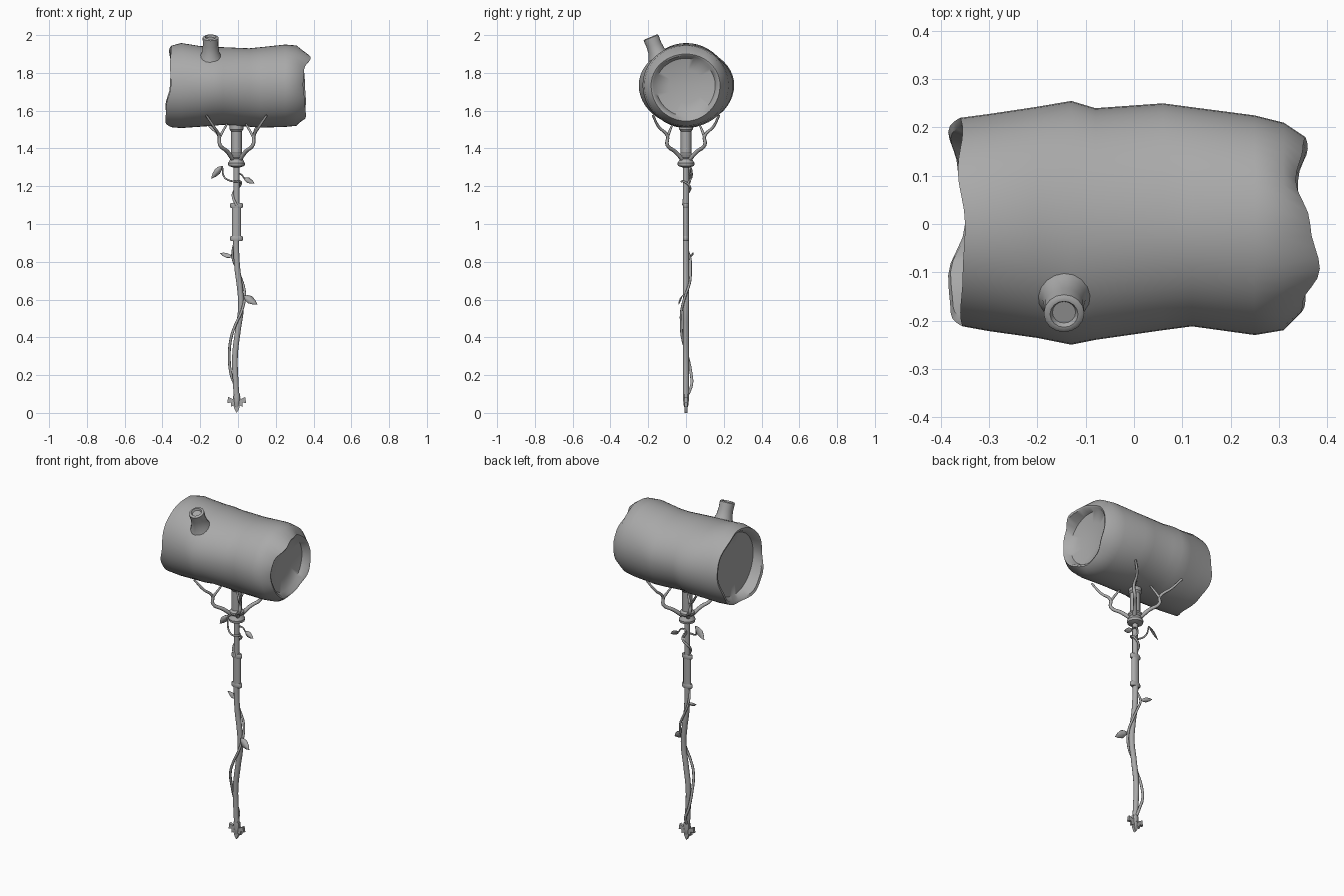
import bpy, bmesh, math
from mathutils import Vector

if "Cube" in bpy.data.objects:
    bpy.data.objects.remove(bpy.data.objects["Cube"])

grey = bpy.data.materials.new("plain grey")
grey.diffuse_color = (0.4, 0.4, 0.4, 1)
grey.use_nodes = True
grey.node_tree.nodes["Principled BSDF"].inputs["Base Color"].default_value = grey.diffuse_color


def finish(ob, angle=40):
    ob.data.materials.clear()
    ob.data.materials.append(grey)
    bpy.ops.object.select_all(action='DESELECT')
    ob.select_set(True)
    bpy.context.view_layer.objects.active = ob
    bpy.ops.object.shade_smooth_by_angle(angle=math.radians(angle))
    return ob


def from_bmesh(name, bm, angle=40):
    bmesh.ops.recalc_face_normals(bm, faces=bm.faces)
    me = bpy.data.meshes.new(name)
    bm.to_mesh(me)
    bm.free()
    ob = bpy.data.objects.new(name, me)
    bpy.context.collection.objects.link(ob)
    return finish(ob, angle)


def loft(name, rings, angle=40):
    """Skin a list of point rings; a one-point ring closes an end."""
    bm = bmesh.new()
    vs = [[bm.verts.new(p) for p in r] for r in rings]
    for a, b in zip(vs, vs[1:]):
        n = max(len(a), len(b))
        for i in range(n):
            j = (i + 1) % n
            if len(a) == 1:
                bm.faces.new((a[0], b[i], b[j]))
            elif len(b) == 1:
                bm.faces.new((a[i], a[j], b[0]))
            else:
                bm.faces.new((a[i], a[j], b[j], b[i]))
    return from_bmesh(name, bm, angle)


def tube(name, pts, radius, taper=1.0, res=4, bevel=2):
    """Round branch along a smooth path."""
    cu = bpy.data.curves.new(name, 'CURVE')
    cu.dimensions = '3D'
    cu.bevel_depth = radius
    cu.bevel_resolution = bevel
    cu.resolution_u = res
    cu.use_fill_caps = True
    sp = cu.splines.new('BEZIER')
    sp.bezier_points.add(len(pts) - 1)
    for i, p in enumerate(pts):
        b = sp.bezier_points[i]
        b.co = p
        b.handle_left_type = b.handle_right_type = 'AUTO'
        b.radius = 1 + (taper - 1) * i / (len(pts) - 1)
    ob = bpy.data.objects.new(name, cu)
    bpy.context.collection.objects.link(ob)
    bpy.ops.object.select_all(action='DESELECT')
    ob.select_set(True)
    bpy.context.view_layer.objects.active = ob
    bpy.ops.object.convert(target='MESH')
    return finish(bpy.context.object, 50)


def turned(name, profile, cx=0, sy=1.0, n=20):
    """Vertical turned part from (radius, z) pairs, closed at both ends."""
    rings = [[(cx, 0, profile[0][1])]]
    for r, z in profile:
        rings.append([(cx + r * math.cos(2 * math.pi * i / n),
                       sy * r * math.sin(2 * math.pi * i / n), z) for i in range(n)])
    rings.append([(cx, 0, profile[-1][1])])
    return loft(name, rings, 35)


def leaf(name, base, tip, width, side):
    """Pointed leaf with a folded midrib."""
    base, tip, side = Vector(base), Vector(tip), Vector(side).normalized()
    d = tip - base
    fold = d.cross(side).normalized() * 0.006
    bm = bmesh.new()
    rows = []
    for t, w in ((0, .06), (.2, .7), (.45, 1), (.75, .65), (1, .02)):
        c = base + d * t
        s = side * width * w / 2
        rows.append([bm.verts.new(c - s), bm.verts.new(c + fold * w), bm.verts.new(c + s)])
    for a, b in zip(rows, rows[1:]):
        for k in (0, 1):
            bm.faces.new((a[k], a[k + 1], b[k + 1], b[k]))
    ob = from_bmesh(name, bm, 60)
    ob.modifiers.new("thickness", 'SOLIDIFY').thickness = 0.003


# Log head: uneven sections along x, ragged rims, hollowed ends
N, ZC = 48, 1.735
stations = [(-.36, .212, .22, 1.512, 1.945), (-.30, .222, .228, 1.508, 1.958),
            (-.20, .236, .243, 1.515, 1.942), (-.13, .25, .255, 1.52, 1.936),
            (-.08, .24, .24, 1.525, 1.936), (.06, .22, .25, 1.515, 1.93),
            (.12, .212, .242, 1.51, 1.936), (.25, .23, .225, 1.514, 1.95),
            (.31, .22, .21, 1.52, 1.945), (.36, .185, .18, 1.545, 1.90)]
rim_left = [-.36, -.355, -.365, -.35, -.355, -.36, -.355, -.38, -.385, -.35, -.365, -.385]
rim_right = [.355, .35, .335, .365, .385, .35, .345, .355, .36, .335, .34, .36]


def rim(table, i):
    f = i / N * 12
    k, t = int(f), f - int(f)
    t = (1 - math.cos(math.pi * t)) / 2
    return table[k] * (1 - t) + table[(k + 1) % 12] * t


def section(st, xs, scale=1.0):
    _, yn, yp, zb, zt = st
    ring = []
    for i in range(N):
        a = 2 * math.pi * i / N
        c, s = math.cos(a), math.sin(a)
        ring.append((xs(i), c * (yp if c > 0 else yn) * scale,
                     ZC + s * (zt - ZC if s > 0 else ZC - zb) * scale))
    return ring


left, right = stations[0], stations[-1]
rings = [[(-.315, 0, ZC)], section(left, lambda i: -.315, .5), section(left, lambda i: -.32, .84),
         section(left, lambda i: rim(rim_left, i) + .005, .93)]
rings.append(section(left, lambda i: rim(rim_left, i)))
rings += [section(s, lambda i, x=s[0]: x) for s in stations[1:-1]]
rings.append(section(right, lambda i: rim(rim_right, i)))
rings += [section(right, lambda i: rim(rim_right, i) - .005, .94),
          section(right, lambda i: .315, .86), section(right, lambda i: .30, .5), [(.295, 0, ZC)]]
loft("log_head", rings, 50)

# Cut-off knot on the log, flared at the root and dished on top
knot = []
ax0, ax1 = Vector((-.145, -.13, 1.85)), Vector((-.145, -.187, 1.99))
ax = (ax1 - ax0).normalized()
u, v = Vector((1, 0, 0)), ax.cross(Vector((1, 0, 0)))
for t, r in ((0, .075), (.25, .058), (.45, .045), (.7, .041), (.97, .042), (1, .036), (1, .029), (.93, .024)):
    c = ax0.lerp(ax1, t)
    knot.append([c + (u * math.cos(a) + v * math.sin(a)) * r
                 for a in (2 * math.pi * i / 16 for i in range(16))])
knot.append([ax0.lerp(ax1, .93)])
loft("log_knot", knot, 45)

# Neck and flared collar under the log
turned("neck_collar", [(.02, 1.30), (.043, 1.308), (.045, 1.322), (.032, 1.345), (.04, 1.355),
                       (.04, 1.365), (.028, 1.375), (.028, 1.49), (.036, 1.50), (.036, 1.56)], -.008)

# Root claws holding the log
for name, sx, sy, reach in (("front_left", -1, -1, 1.0), ("front_right", 1, -1, 1.0),
                            ("back_left", -1, 1, 1.15), ("back_right", 1, 1, .9)):
    path = [(.02, .02, 1.345), (.05, .06, 1.385), (.088, .10, 1.42), (.092, .098, 1.465),
            (.12 * reach, .145, 1.515), (.16 * reach, .175, 1.575)]
    tube("claw_" + name, [(-.008 + sx * x, sy * y, z) for x, y, z in path], .012, .5)
    tube("claw_twig_" + name, [(-.008 + sx * x, sy * y, z) for x, y, z in
         ((.09, .098, 1.46), (.07, .085, 1.495), (.05, .07, 1.53))], .008, .6)

# Wavy shaft
tube("shaft", [(-.006, 0, .06), (-.012, 0, .16), (-.016, 0, .30), (.0, 0, .44), (.016, 0, .56),
               (.01, 0, .66), (-.004, 0, .77), (-.01, 0, .9), (-.008, 0, 1.1), (-.008, 0, 1.33)],
     .0155, 1.05, 6, 3)

# Flattened grip with end bands
turned("grip", [(.024, .915), (.024, 1.105)], -.008, .66)
for name, z in (("lower", .91), ("upper", 1.085)):
    turned("grip_band_" + name, [(.03, z), (.034, z + .006), (.034, z + .02), (.03, z + .026)], -.008, .5)

# Flat barbed foot
half = [(0, 0), (.012, .02), (.017, .04), (.03, .032), (.03, .055), (.05, .052),
        (.045, .085), (.02, .072), (.017, .1)]
outline = half + [(-x, z) for x, z in half[:0:-1]]
bm = bmesh.new()
face = bm.faces.new([bm.verts.new((x - .007, -.008, z)) for x, z in outline])
ext = bmesh.ops.extrude_face_region(bm, geom=[face])
bmesh.ops.translate(bm, verts=[g for g in ext['geom'] if isinstance(g, bmesh.types.BMVert)], vec=(0, .016, 0))
from_bmesh("barbed_foot", bm, 30)
turned("foot_core", [(.003, .01), (.014, .04), (.019, .085), (.016, .105)], -.007, .85)

# Vines winding up the shaft
tube("lower_vine", [(-.01, .012, .10), (-.018, .03, .15), (-.036, .028, .2), (-.046, .008, .30),
                    (-.036, -.02, .40), (-.012, -.025, .47), (.02, -.024, .54), (.036, -.004, .62),
                    (.024, .02, .69), (-.005, .024, .76), (-.028, .022, .82), (-.024, .0, .88), (-.01, -.008, .92)],
     .008, .75)
tube("upper_vine", [(-.008, -.014, 1.10), (-.026, -.008, 1.14), (-.022, .014, 1.17), (.008, .02, 1.20),
                    (.012, -.012, 1.225), (-.015, -.024, 1.225), (-.05, -.01, 1.232),
                    (-.076, .012, 1.255), (-.083, .025, 1.305)], .007, .6)
tube("upper_vine_twig", [(.008, .012, 1.21), (-.012, .018, 1.255), (.012, .02, 1.265), (.035, .024, 1.238)], .006, .6)

# Leaves
leaf("leaf_low", (.03, -.02, .62), (.102, -.04, .575), .045, (.5, .3, .8))
leaf("leaf_middle", (-.03, .022, .825), (-.096, .04, .845), .028, (.2, .4, .9))
leaf("leaf_top_left", (-.083, .025, 1.308), (-.142, .03, 1.24), .038, (.7, .35, -.6))
leaf("leaf_top_right", (.03, .024, 1.243), (.087, .02, 1.216), .032, (.3, .35, .8))
